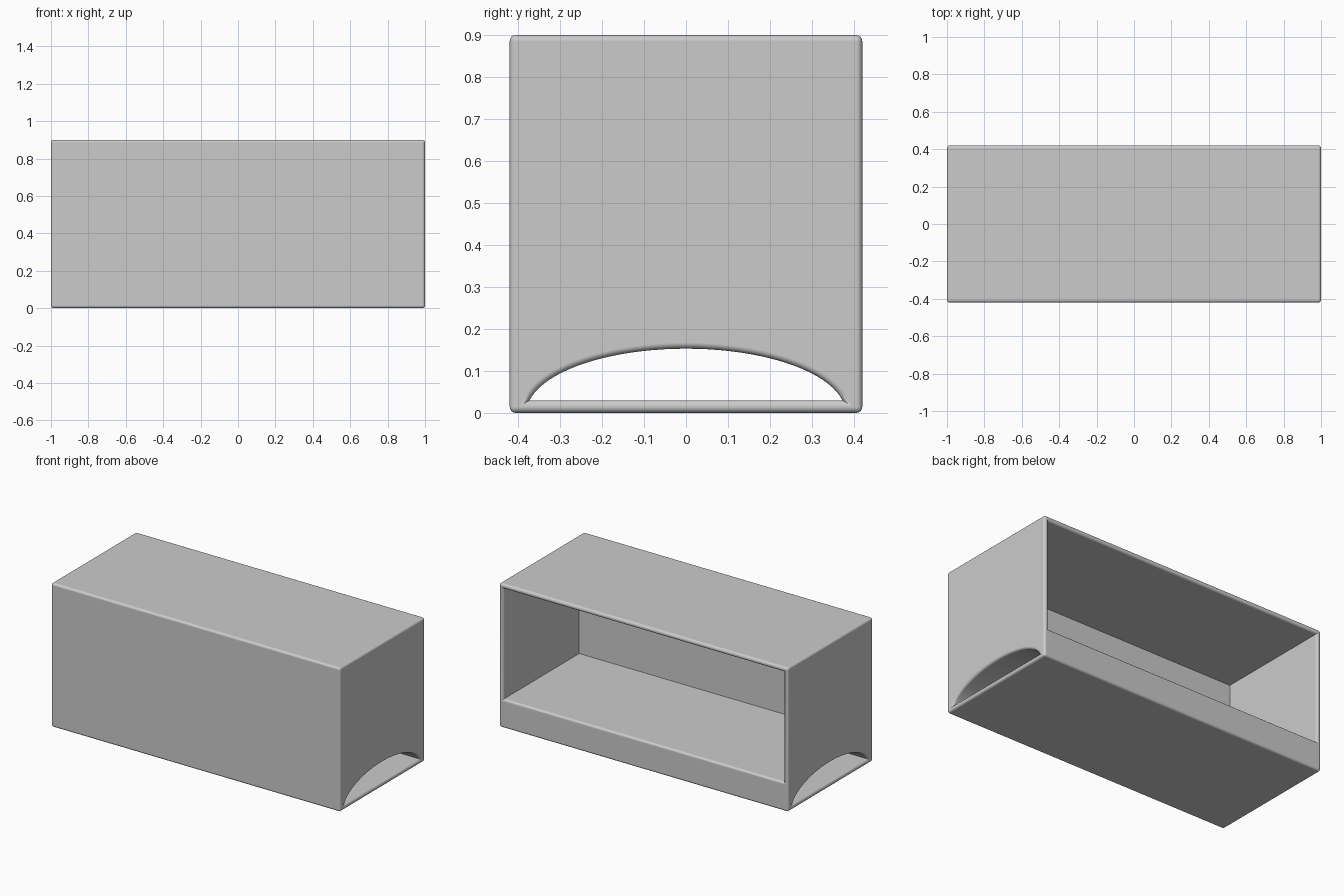
import bpy
import bmesh
import math
from mathutils import Vector

if "Cube" in bpy.data.objects:
    bpy.data.objects.remove(bpy.data.objects["Cube"], do_unlink=True)

LENGTH, DEPTH, HEIGHT = 2.0, 0.84, 0.9
WALL = 0.03
FRONT_WALL = 0.09
SHELF_TOP = 0.18
ARCH_HALF_WIDTH, ARCH_HEIGHT = 0.38, 0.153
ROUNDING = 0.0145

grey = bpy.data.materials.new("light_grey")
grey.use_nodes = True
grey.diffuse_color = (0.6, 0.6, 0.6, 1)
grey.node_tree.nodes["Principled BSDF"].inputs["Base Color"].default_value = (0.6, 0.6, 0.6, 1)


def add_object(name, bm):
    bmesh.ops.recalc_face_normals(bm, faces=bm.faces)
    mesh = bpy.data.meshes.new(name)
    bm.to_mesh(mesh)
    bm.free()
    obj = bpy.data.objects.new(name, mesh)
    bpy.context.collection.objects.link(obj)
    mesh.materials.append(grey)
    return obj


def add_box(name, low, high):
    bm = bmesh.new()
    bmesh.ops.create_cube(bm, size=1)
    low, high = Vector(low), Vector(high)
    for v in bm.verts:
        v.co = (low + high) / 2 + v.co * (high - low)
    return add_object(name, bm)


def add_tunnel(name, steps=40):
    """Elliptical arch with a flat floor, extruded along the length."""
    bm = bmesh.new()
    start = math.asin(WALL / ARCH_HEIGHT)
    ring = []
    for i in range(steps + 1):
        a = start + (math.pi - 2 * start) * i / steps
        ring.append(bm.verts.new((-LENGTH, ARCH_HALF_WIDTH * math.cos(a), ARCH_HEIGHT * math.sin(a))))
    face = bm.faces.new(ring)
    out = bmesh.ops.extrude_face_region(bm, geom=[face])["geom"]
    moved = [g for g in out if isinstance(g, bmesh.types.BMVert)]
    bmesh.ops.translate(bm, verts=moved, vec=(2 * LENGTH, 0, 0))
    return add_object(name, bm)


# Outer cabinet, open compartment at the back, and the tunnel under the shelf
hx, hy = LENGTH / 2, DEPTH / 2
cabinet = add_box("cabinet", (-hx, -hy, 0), (hx, hy, HEIGHT))
cutters = [
    add_box("compartment_cutter", (WALL - hx, FRONT_WALL - hy, SHELF_TOP),
            (hx - WALL, hy + 1, HEIGHT - WALL)),
    add_tunnel("tunnel_cutter"),
]
for cutter in cutters:
    cutter.hide_render = True
    mod = cabinet.modifiers.new(cutter.name, "BOOLEAN")
    mod.operation = "DIFFERENCE"
    mod.solver = "EXACT"
    mod.object = cutter

# Bake the cuts, then round only the outward edges
graph = bpy.context.evaluated_depsgraph_get()
bm = bmesh.new()
bm.from_object(cabinet, graph)
cabinet.modifiers.clear()
for cutter in cutters:
    bpy.data.objects.remove(cutter, do_unlink=True)
bmesh.ops.remove_doubles(bm, verts=bm.verts, dist=1e-5)
convex = [e for e in bm.edges if e.is_manifold and e.calc_face_angle_signed() > 0.5]
bmesh.ops.bevel(bm, geom=convex, offset=ROUNDING, offset_type="OFFSET", segments=5,
                profile=0.5, affect="EDGES", clamp_overlap=False)
bm.to_mesh(cabinet.data)
bm.free()

# Smooth rounded edges with flat panels
bpy.ops.object.select_all(action="DESELECT")
cabinet.select_set(True)
bpy.context.view_layer.objects.active = cabinet
bpy.ops.object.shade_smooth_by_angle(angle=math.radians(30))
normals = cabinet.modifiers.new("flat_panels", "WEIGHTED_NORMAL")
normals.keep_sharp = True
